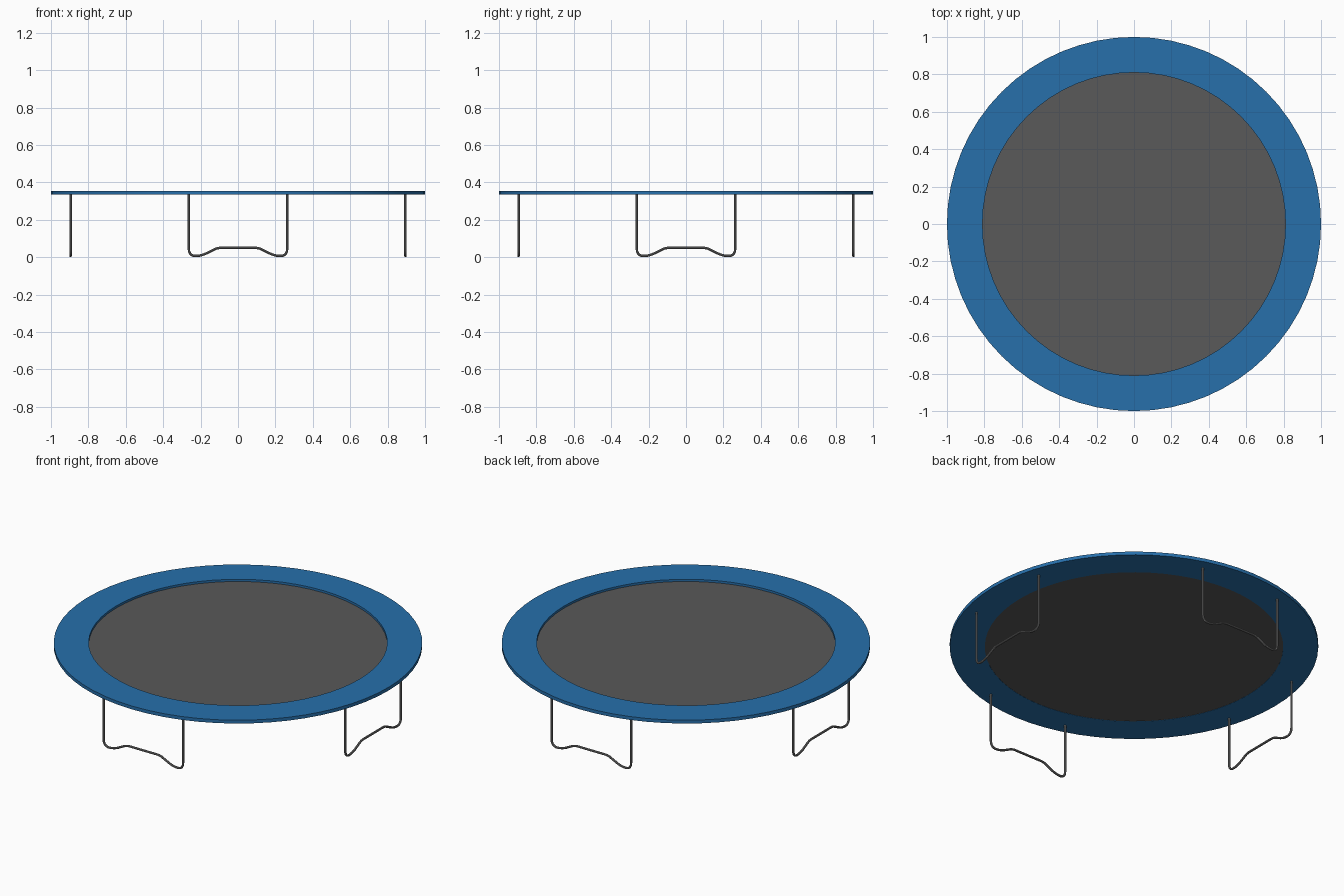
import bpy, bmesh
from math import sin, cos, pi, radians
from mathutils import Vector, Matrix

if "Cube" in bpy.data.objects:
    bpy.data.objects.remove(bpy.data.objects["Cube"])

SEG = 64


def spin_profile(name, profile, closed, color):
    """Revolve an (r, z) profile around the z axis."""
    bm = bmesh.new()
    vs = [bm.verts.new((r, 0, z)) for r, z in profile]
    pairs = list(zip(vs, vs[1:])) + ([(vs[-1], vs[0])] if closed else [])
    edges = [bm.edges.new(p) for p in pairs]
    bmesh.ops.spin(bm, geom=vs + edges, cent=(0, 0, 0), axis=(0, 0, 1),
                   angle=2 * pi, steps=SEG, use_duplicate=False)
    bmesh.ops.remove_doubles(bm, verts=bm.verts, dist=1e-5)
    bmesh.ops.recalc_face_normals(bm, faces=bm.faces)
    me = bpy.data.meshes.new(name)
    bm.to_mesh(me)
    bm.free()
    ob = bpy.data.objects.new(name, me)
    finish(ob, color)
    return ob


def finish(ob, color):
    bpy.context.collection.objects.link(ob)
    mat = bpy.data.materials.new(ob.name + "_material")
    mat.diffuse_color = color
    mat.use_nodes = True
    mat.node_tree.nodes["Principled BSDF"].inputs["Base Color"].default_value = mat.diffuse_color
    ob.data.materials.append(mat)
    bpy.ops.object.select_all(action='DESELECT')
    ob.select_set(True)
    bpy.context.view_layer.objects.active = ob
    if ob.type == 'CURVE':
        bpy.ops.object.convert(target='MESH')
    bpy.ops.object.shade_smooth_by_angle(angle=radians(35))


def rounded(corners, steps=6):
    """Round each (x, z, fillet length) corner of a path."""
    pts = []
    for i, (x, z, f) in enumerate(corners):
        p = Vector((x, 0, z))
        if f == 0:
            pts.append(p)
            continue
        a, b = (Vector((corners[j][0], 0, corners[j][1])) for j in (i - 1, i + 1))
        a = p + (a - p).normalized() * f
        b = p + (b - p).normalized() * f
        for k in range(steps + 1):
            t = k / steps
            pts.append(a * (1 - t) ** 2 + p * 2 * t * (1 - t) + b * t * t)
    return pts


# Padded rim and recessed jumping mat
spin_profile("safety_pad", [(0.81, 0.335), (1.0, 0.335), (1.0, 0.355), (0.81, 0.355)],
             True, (0.02, 0.16, 0.41, 1))
spin_profile("jumping_mat", [(0, 0.336), (0.812, 0.336), (0.812, 0.342), (0, 0.342)],
             False, (0.1, 0.1, 0.1, 1))

# Four bent tube legs with a raised middle
half = [(-0.263, 0.34, 0), (-0.263, 0.002, 0.045), (-0.19, 0.01, 0.027), (-0.11, 0.05, 0.02)]
path = rounded(half + [(-x, z, f) for x, z, f in reversed(half)])
for i, side in enumerate(("front", "right", "back", "left")):
    cu = bpy.data.curves.new(side + "_leg", 'CURVE')
    cu.dimensions = '3D'
    cu.bevel_depth = 0.0065
    cu.bevel_resolution = 2
    cu.use_fill_caps = True
    sp = cu.splines.new('POLY')
    sp.points.add(len(path) - 1)
    turn = Matrix.Rotation(i * pi / 2, 3, 'Z')
    for pt, p in zip(sp.points, path):
        pt.co = (*(turn @ (p + Vector((0, -0.895, 0)))), 1)
    finish(bpy.data.objects.new(side + "_leg", cu), (0.2, 0.2, 0.2, 1))
